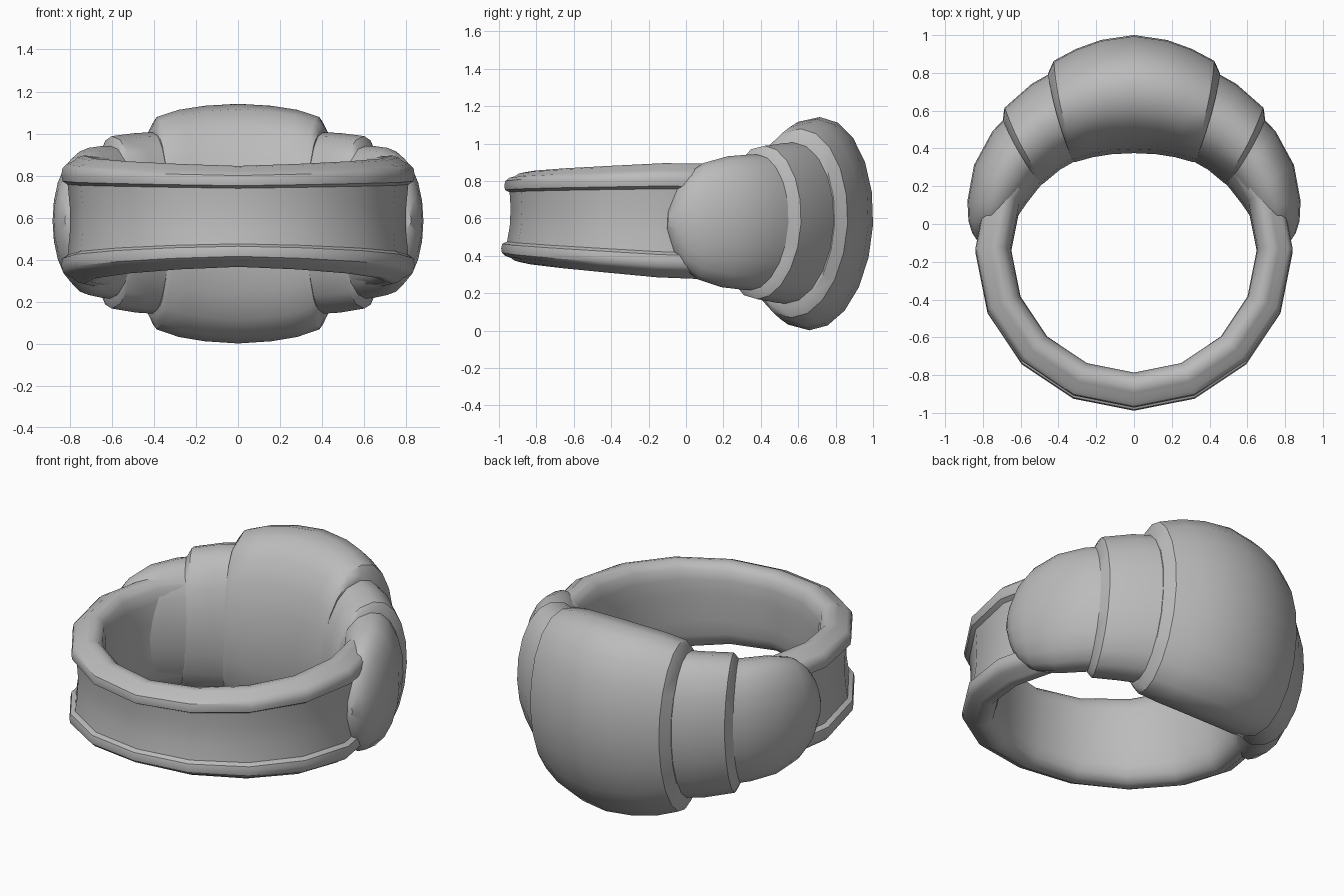
import bpy, bmesh, math
from mathutils import Matrix, Vector

cube = bpy.data.objects.get("Cube")
if cube:
    bpy.data.objects.remove(cube, do_unlink=True)

grey = bpy.data.materials.new("Grey Metal")
grey.use_nodes = True
grey.diffuse_color = (0.5, 0.5, 0.5, 1)
grey.node_tree.nodes["Principled BSDF"].inputs["Base Color"].default_value = (0.5, 0.5, 0.5, 1)

AXIS_Y, MID_Z = -0.14, 0.59
LEAN = Matrix(((1, 0, 0), (0, 1, 0.05), (0, -0.022, 1)))


def place(r, deg, h, side=1):
    """Point at radius r, angle deg and height h about the ring axis."""
    a = math.radians(deg)
    p = LEAN @ Vector((side * r * math.cos(a), r * math.sin(a), h))
    return p + Vector((0, AXIS_Y, MID_Z))


def loft(name, rings):
    """Skin closed cross-sections and cap both ends."""
    bm = bmesh.new()
    loops = [[bm.verts.new(p) for p in ring] for ring in rings]
    n = len(loops[0])
    for a, b in zip(loops, loops[1:]):
        for i in range(n):
            j = (i + 1) % n
            bm.faces.new((a[i], a[j], b[j], b[i]))
    bm.faces.new(loops[0])
    bm.faces.new(loops[-1])
    bmesh.ops.recalc_face_normals(bm, faces=bm.faces)
    mesh = bpy.data.meshes.new(name)
    bm.to_mesh(mesh)
    bm.free()
    mesh.materials.append(grey)
    obj = bpy.data.objects.new(name, mesh)
    bpy.context.collection.objects.link(obj)
    bpy.ops.object.select_all(action='DESELECT')
    obj.select_set(True)
    bpy.context.view_layer.objects.active = obj
    bpy.ops.object.shade_smooth_by_angle(angle=math.radians(35))


def oval(deg, inner, outer, half, lean=0, side=1, n=20):
    """Oval section; lean swings the outer edge ahead of the inner edge."""
    mid, a = (inner + outer) / 2, (outer - inner) / 2
    ring = []
    for i in range(n):
        t = 2 * math.pi * i / n
        c = math.cos(t)
        dr = a * c if c > 0 else -a * abs(c) ** 0.85
        ring.append(place(mid + dr, deg + lean * dr, half * math.sin(t), side))
    return ring


# Band with raised rims, widening toward the back and ending inside the shoulders
half_profile = [(0.65, 0.3), (0.655, 0.65), (0.67, 0.86), (0.70, 0.97), (0.735, 1.0),
                (0.765, 0.97), (0.785, 0.91), (0.815, 0.87), (0.835, 0.80), (0.84, 0.70),
                (0.835, 0.60), (0.81, 0.55), (0.80, 0.2)]
profile = half_profile + [(r, -z) for r, z in reversed(half_profile)]
band = []
for i in range(-6, 7):
    h = min(0.24 + 0.065 * (abs(i) / 4) ** 1.3, 0.31)
    band.append([place(r, -90 + 22.5 * i, z * h) for r, z in profile])
loft("band", band)

# Stepped shoulders on each side
for side, word in ((1, "left"), (-1, "right")):
    lower = [(3, 0.72, 0.825, 0.05, 0), (6, 0.69, 0.86, 0.17, 0), (10, 0.67, 0.89, 0.25, 0),
             (16, 0.645, 0.92, 0.31, 4), (26, 0.62, 0.96, 0.35, 12),
             (36, 0.605, 0.98, 0.362, 22), (46, 0.60, 0.985, 0.365, 26)]
    loft(word + "_lower_shoulder", [oval(*s, side=side) for s in lower])
    upper = [(39.5, 0.606, 0.975, 0.365, 27), (42, 0.597, 1.02, 0.41, 27),
             (53, 0.58, 1.035, 0.427, 24), (66, 0.565, 1.05, 0.435, 19)]
    loft(word + "_upper_shoulder", [oval(*s, side=side) for s in upper])

# Large central crown, built from one half and its mirror
crown_half = [(59.5, 0.57, 1.04, 0.455, 19), (62, 0.56, 1.09, 0.505, 19),
              (70, 0.54, 1.11, 0.54, 14), (79, 0.523, 1.128, 0.56, 7)]
crown = [oval(*s) for s in crown_half] + [oval(90, 0.515, 1.14, 0.57)]
crown += [oval(*s, side=-1) for s in reversed(crown_half)]
loft("crown", crown)
